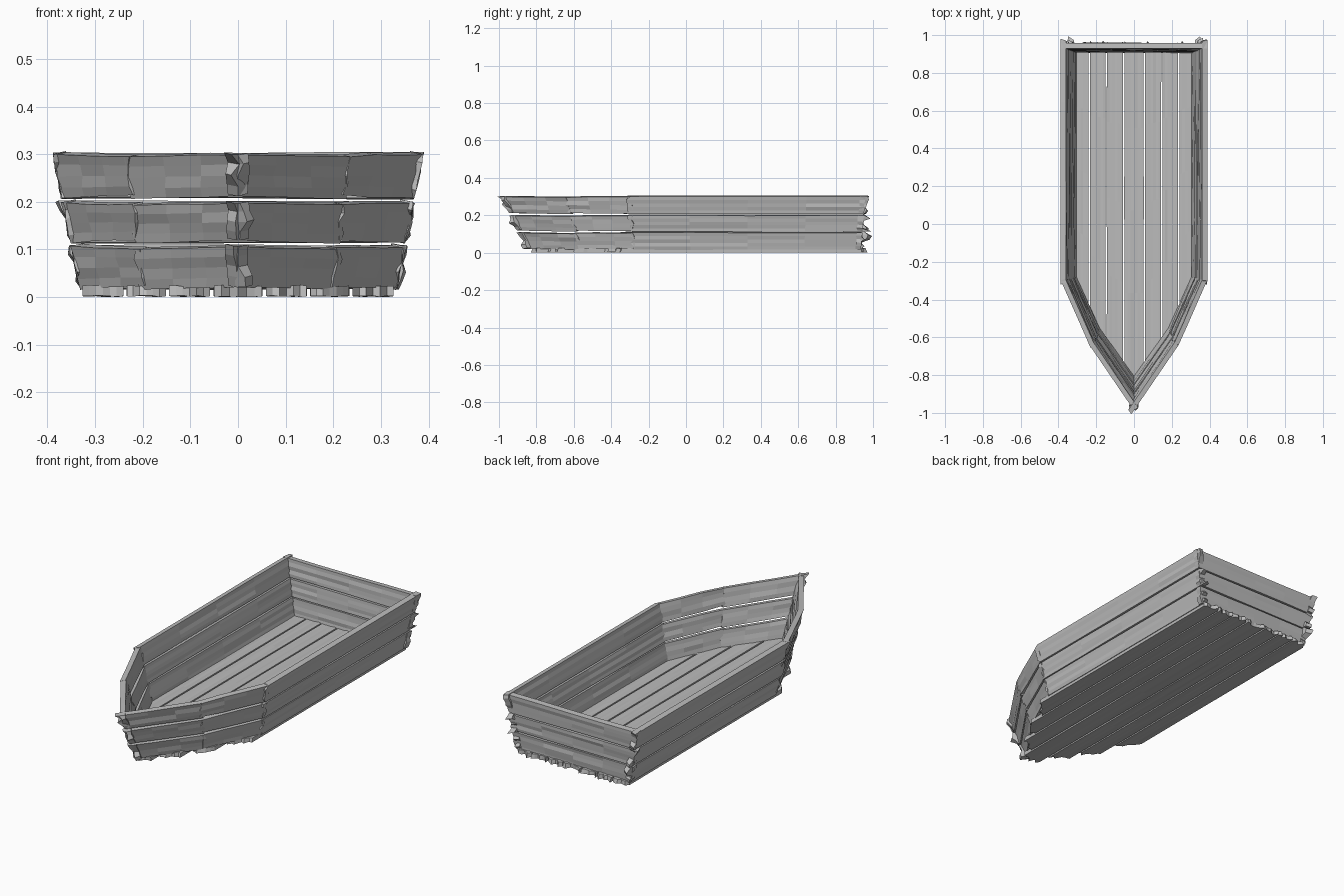
import bpy
import random
from mathutils import Vector

random.seed(7)
if "Cube" in bpy.data.objects:
    bpy.data.objects.remove(bpy.data.objects["Cube"], do_unlink=True)

wood = bpy.data.materials.new("grey_wood")
wood.use_nodes = True
GREY = (0.5, 0.5, 0.5, 1)
wood.diffuse_color = GREY
wood.node_tree.nodes["Principled BSDF"].inputs["Base Color"].default_value = GREY


def plank(name, a0, a1, b0, b1, thick, out, jag=(0.0, 0.0), rows=4, segs=4, warp=0.003):
    """Rough board from edge a0-a1 (low, high) to b0-b1; jag = ragged end lengths."""
    a0, a1, b0, b1, out = map(Vector, (a0, a1, b0, b1, out))
    along = ((b0 + b1) - (a0 + a1)).normalized()
    up = (a1 - a0).normalized()
    out = (out - out.project(along)).normalized()
    verts, faces, ids = [], [], {}
    teeth = [[random.uniform(-0.3, 1) for _ in range(rows + 1)] for _ in range(2)]
    for i in range(segs + 1):
        u = i / segs
        low, high = a0.lerp(b0, u), a1.lerp(b1, u)
        edge = random.uniform(0, warp)
        for j in range(rows + 1):
            for k in range(2):
                p = low.lerp(high, j / rows) - out * thick * k
                if i == 0:
                    p -= along * jag[0] * teeth[0][j] * (1 - 0.4 * k)
                elif i == segs:
                    p += along * jag[1] * teeth[1][j] * (1 - 0.4 * k)
                if 0 < j < rows:
                    p += out * random.uniform(-warp, warp)
                else:
                    p += up * (edge if j == 0 else -edge)
                ids[i, j, k] = len(verts)
                verts.append(p)
    for i in range(segs):
        for j in range(rows):
            for k in range(2):
                faces.append([ids[i, j, k], ids[i + 1, j, k], ids[i + 1, j + 1, k], ids[i, j + 1, k]])
        for j in (0, rows):
            faces.append([ids[i, j, 0], ids[i, j, 1], ids[i + 1, j, 1], ids[i + 1, j, 0]])
    for j in range(rows):
        for i in (0, segs):
            faces.append([ids[i, j, 0], ids[i, j, 1], ids[i, j + 1, 1], ids[i, j + 1, 0]])
    mesh = bpy.data.meshes.new(name)
    mesh.from_pydata(verts, [], faces)
    mesh.materials.append(wood)
    obj = bpy.data.objects.new(name, mesh)
    bpy.context.collection.objects.link(obj)
    # consistent outward normals
    import bmesh
    bm = bmesh.new()
    bm.from_mesh(mesh)
    bmesh.ops.recalc_face_normals(bm, faces=bm.faces)
    bm.to_mesh(mesh)
    bm.free()
    return obj


# Hull outline corners, flaring with height
def shoulder(s, z):
    return Vector((s * (0.328 + 0.2 * z), -0.28 - 0.06 * z, z))


def cheek(s, z):
    return Vector((s * (0.2 + 0.125 * z), -0.56 - 0.27 * z, z))


def stem(s, z):
    return Vector((0, -0.84 - 0.49 * z, z))


def stern(s, z):
    return Vector((s * (0.328 + 0.2 * z), 0.935 + 0.08 * z, z))


STRAKES = [("lower", 0.015, 0.108), ("middle", 0.112, 0.2), ("upper", 0.205, 0.302)]

# Side, bow and transom boards, three strakes high
for level, z0, z1 in STRAKES:
    top = level == "upper"
    rough = 0.01 if top else 0.04
    for s, side in ((1, "left"), (-1, "right")):
        plank(f"{side}_{level}_side_plank", shoulder(s, z0), shoulder(s, z1),
              stern(s, z0), stern(s, z1), 0.028, (s, 0, -0.2),
              jag=(0.025, rough + 0.012), rows=5)
        plank(f"{side}_{level}_rear_bow_plank", shoulder(s, z0), shoulder(s, z1),
              cheek(s, z0 + 0.006), cheek(s, z1 - 0.004), 0.026, (s, -0.4, -0.2),
              jag=(0.012, 0.02), segs=3, warp=0.004)
        plank(f"{side}_{level}_front_bow_plank", cheek(s, z0), cheek(s, z1 - 0.006),
              stem(s, z0 + 0.004), stem(s, z1), 0.026, (s, -0.7, -0.2),
              jag=(0.012, 0.025 if top else 0.035), segs=3, warp=0.004)
    plank(f"{level}_transom_plank", stern(-1, z0), stern(-1, z1), stern(1, z0), stern(1, z1),
          0.03, (0, 1, -0.1), jag=(rough * 0.4, rough * 0.4), rows=5)

# Floor boards, trimmed to follow the bow
SEAMS = [-0.33, -0.237, -0.148, -0.055, 0.055, 0.148, 0.237, 0.33]


def bow_line(x):
    x = abs(x)
    if x < 0.2:
        return -0.84 + 0.28 * x / 0.2
    return -0.56 + 0.28 * (x - 0.2) / 0.128


for n, (x0, x1) in enumerate(zip(SEAMS, SEAMS[1:])):
    x0, x1 = x0 + 0.003, x1 - 0.003
    mid = (x0 + x1) / 2
    f0, f1 = (0.5 * bow_line(x) + 0.5 * bow_line(mid) for x in (x0, x1))
    plank(f"floor_plank_{n + 1}", (x0, f0, 0.002), (x1, f1, 0.002),
          (x0, 0.945, 0.002), (x1, 0.945, 0.002), 0.022, (0, 0, -1),
          jag=(0.03, 0.025), rows=6, segs=4, warp=0.002)
